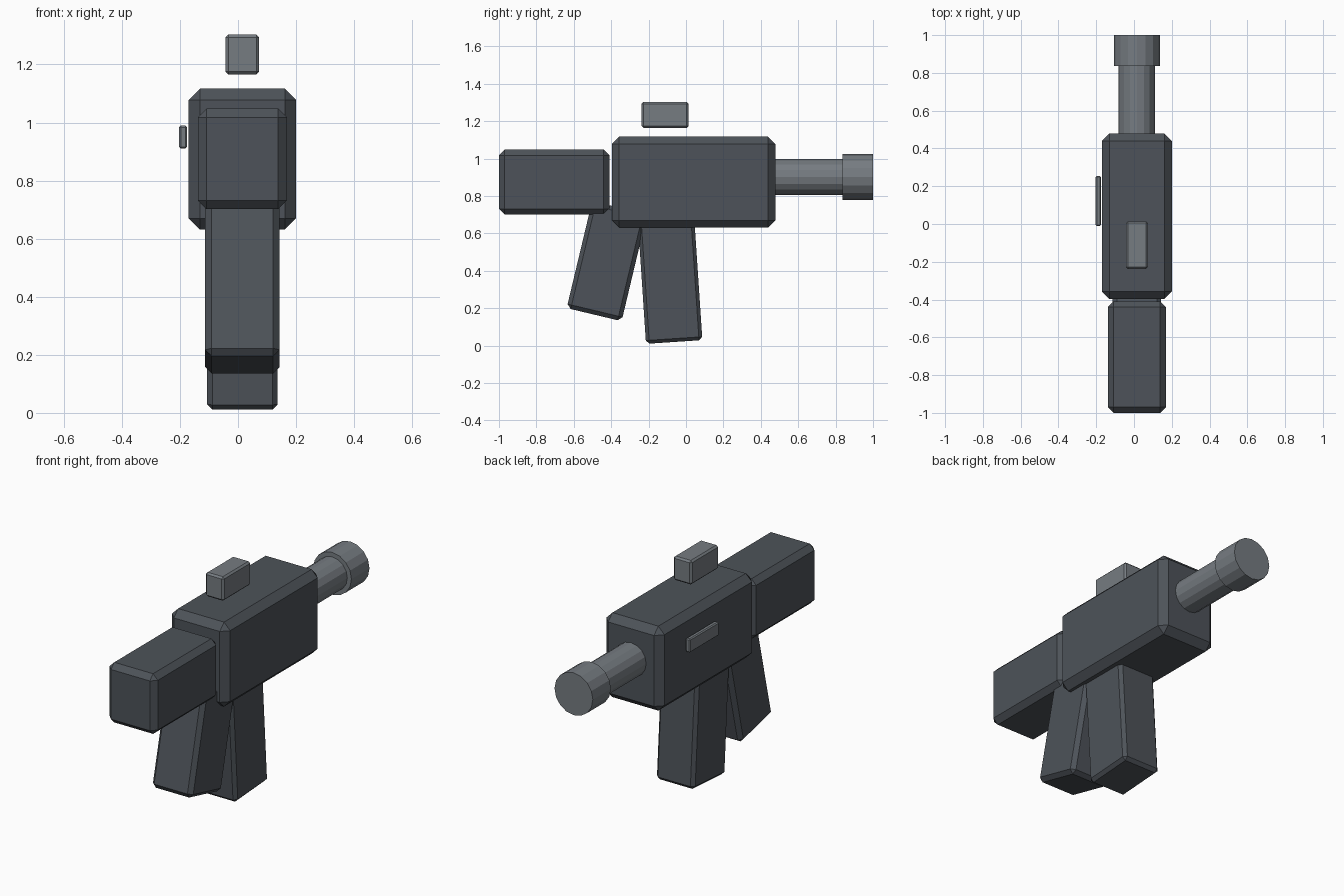
import bpy, bmesh
from math import radians
from mathutils import Matrix

if "Cube" in bpy.data.objects:
    bpy.data.objects.remove(bpy.data.objects["Cube"])

CX = 0.015  # centre line of the main body


def material(name, colour):
    m = bpy.data.materials.new(name)
    m.diffuse_color = (*colour, 1)
    m.use_nodes = True
    m.node_tree.nodes["Principled BSDF"].inputs["Base Color"].default_value = m.diffuse_color
    return m


DARK = material("dark_metal", (0.075, 0.086, 0.1))
LIGHT = material("grey_metal", (0.18, 0.2, 0.22))


def finish(name, bm, mat):
    mesh = bpy.data.meshes.new(name)
    bm.to_mesh(mesh)
    bm.free()
    mesh.materials.append(mat)
    obj = bpy.data.objects.new(name, mesh)
    bpy.context.collection.objects.link(obj)
    return obj


def block(name, centre, size, bevel, mat, tilt=0):
    """Chamfered box, tilted in degrees about x."""
    bm = bmesh.new()
    bmesh.ops.create_cube(bm, size=1, matrix=Matrix.Diagonal((*size, 1)))
    obj = finish(name, bm, mat)
    obj.location = centre
    obj.rotation_euler.x = radians(tilt)
    mod = obj.modifiers.new("chamfer", 'BEVEL')
    mod.width = bevel
    mod.segments = 1
    return obj


def tube(name, y0, y1, radius, mat, sides=16):
    """Capped cylinder along y."""
    bm = bmesh.new()
    bmesh.ops.create_cone(bm, cap_ends=True, segments=sides, radius1=radius,
                          radius2=radius, depth=y1 - y0,
                          matrix=Matrix.Rotation(radians(-90), 4, 'X'))
    obj = finish(name, bm, mat)
    obj.location = (CX, (y0 + y1) / 2, 0.902)
    return obj


# Main body and stock
block("receiver", (CX, 0.041, 0.874), (0.37, 0.874, 0.486), 0.039, DARK)
block("stock", (CX, -0.705, 0.875), (0.307, 0.59, 0.346), 0.03, DARK)

# Tilted grip and magazine
block("grip", (CX, -0.423, 0.452), (0.256, 0.302, 0.588), 0.022, DARK, -13.4)
block("magazine", (CX, -0.085, 0.349), (0.243, 0.302, 0.66), 0.018, DARK, 3.8)

# Barrel and muzzle
tube("barrel", 0.40, 0.90, 0.096, LIGHT)
tube("muzzle", 0.836, 1.0, 0.122, LIGHT)

# Sight above the body and bolt plate on the left side
block("sight", (CX, -0.112, 1.234), (0.116, 0.252, 0.138), 0.01, LIGHT)
block("bolt_plate", (-0.189, 0.122, 0.95), (0.028, 0.265, 0.079), 0.006, LIGHT)
